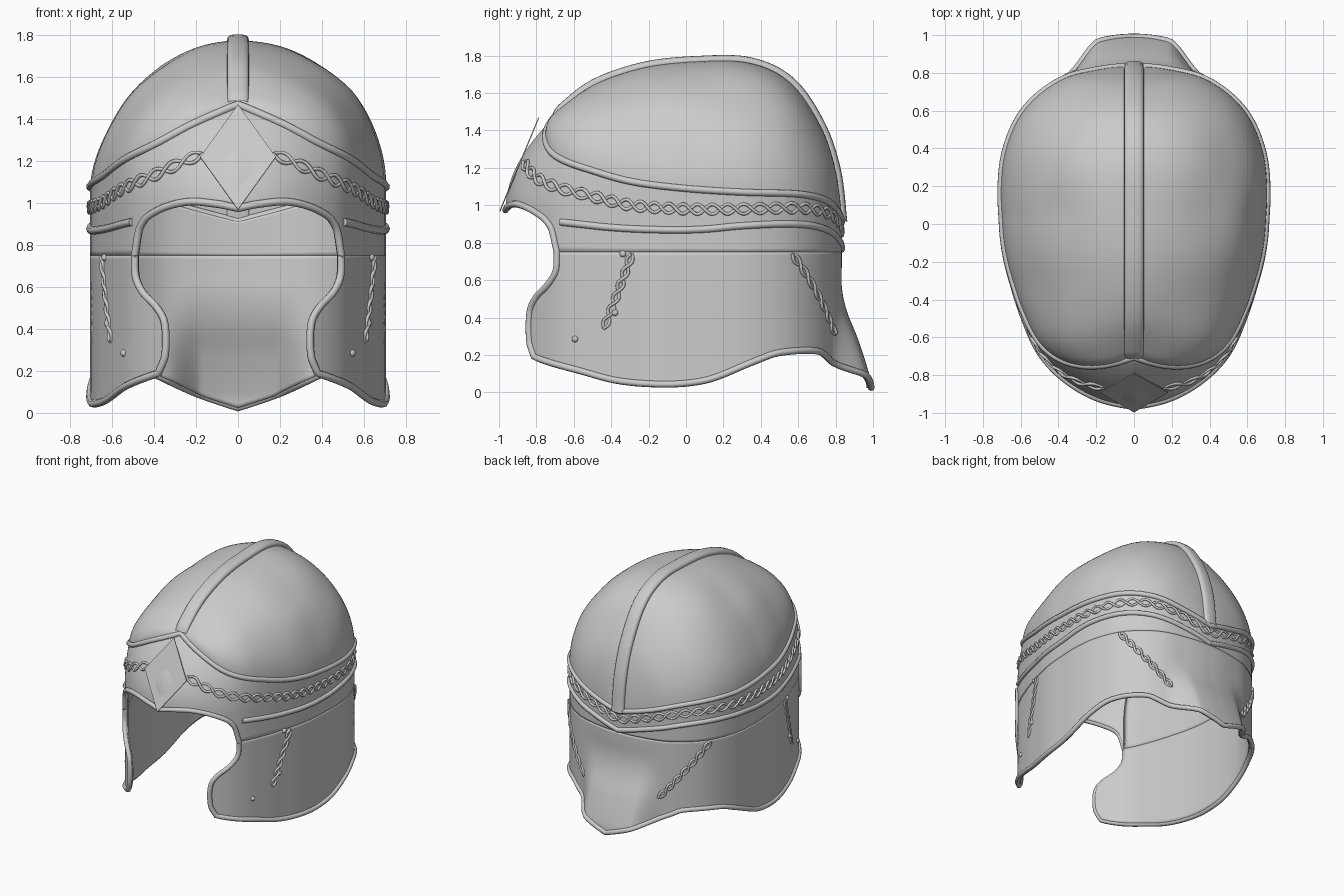
import bpy
import bmesh
import math
from mathutils import Vector, noise

cube = bpy.data.objects.get("Cube")
if cube:
    bpy.data.objects.remove(cube, do_unlink=True)

steel = bpy.data.materials.new("pale steel")
steel.use_nodes = True
steel.diffuse_color = (0.6, 0.6, 0.6, 1)
steel.node_tree.nodes["Principled BSDF"].inputs["Base Color"].default_value = (0.6, 0.6, 0.6, 1)


def smooth_table(*keys):
    """Smooth function through (angle, value) keys."""
    n = len(keys)
    slope = []
    for i in range(n):
        a, b = keys[max(i - 1, 0)], keys[min(i + 1, n - 1)]
        slope.append((b[1] - a[1]) / (b[0] - a[0]))

    def value(k):
        k = min(max(k, keys[0][0]), keys[-1][0])
        i = 0
        while i < n - 2 and k > keys[i + 1][0]:
            i += 1
        (a, p), (b, q) = keys[i], keys[i + 1]
        h = b - a
        t = (k - a) / h
        return (p * (2*t**3 - 3*t*t + 1) + q * (3*t*t - 2*t**3)
                + h * slope[i] * (t**3 - 2*t*t + t) + h * slope[i + 1] * (t**3 - t*t))
    return value


# Outline tables: angle 0 is the front, 180 the back
plan_radius = smooth_table((0, .965), (12, .943), (26, .892), (35, .85), (50, .763), (66, .71), (90, .698),
                           (105, .73), (120, .785), (136, .838), (153, .855), (166, .84), (180, .833))
band_top = smooth_table((0, 1.47), (12, 1.385), (28, 1.27), (50, 1.175), (66, 1.125), (90, 1.09),
                        (114, 1.07), (136, 1.06), (150, 1.03), (164, .97), (180, .91))
band_bottom = smooth_table((37, .91), (58, .88), (82, .868), (98, .872), (113, .89), (132, .9),
                           (146, .885), (160, .84), (180, .765))
chain_height = smooth_table((10, 1.235), (28, 1.125), (50, 1.045), (66, 1.0), (90, .98), (114, .98),
                            (136, .985), (150, .965), (164, .915), (180, .85))
brow_edge = smooth_table((0, .975), (6, .995), (15, 1.005), (26, .96), (33, .88), (35.5, .75))
cheek_edge = smooth_table((0, 25), (.12, 22.6), (.42, 22.8), (.57, 26), (.7, 31.5), (.83, 35), (1, 35.5))
hem = smooth_table((21, .215), (26, .185), (43, .12), (58, .066), (74, .045), (90, .048), (102, .077),
                   (118, .165), (128, .212), (146, .22), (153, .18), (166, .095), (180, .025))
flare = smooth_table((.02, .158), (.09, .148), (.28, .088), (.44, .025), (.56, 0), (.7, 0))
ridge_y = smooth_table((0, -.69), (20, -.65), (45, -.48), (70, -.22), (90, .05), (110, .34),
                       (130, .56), (150, .72), (165, .8), (180, .833))
ridge_z = smooth_table((0, 1.47), (20, 1.525), (45, 1.65), (70, 1.738), (90, 1.768), (110, 1.762),
                       (130, 1.655), (150, 1.42), (165, 1.18), (180, .91))


def lerp(a, b, t):
    return a + (b - a) * t


def wall_point(angle, z):
    r, a = plan_radius(abs(angle)), math.radians(angle)
    x, y = r * math.sin(a), -r * math.cos(a)
    y += 1.08 * max(0, z - .97) ** 2 * max(0, -y)        # brow curves back
    if y > 0:                                            # neck guard flares out
        g = min(max((.36 - abs(x)) / .18, 0), 1)
        y += flare(z) * g * g * (3 - 2 * g)
    return Vector((x, y, z))


def wall(angle, z, off=0):
    p = wall_point(angle, z)
    n = (wall_point(angle + .5, z) - p).cross(wall_point(angle, z + .01) - p)
    return p + n.normalized() * off


def finish(name, mesh, mirror=False):
    obj = bpy.data.objects.new(name, mesh)
    bpy.context.collection.objects.link(obj)
    mesh.materials.clear()
    mesh.materials.append(steel)
    for poly in mesh.polygons:
        poly.use_smooth = True
    if mirror:
        obj.modifiers.new("Mirror", 'MIRROR').merge_threshold = .0005
    return obj


def sheet(name, fn, nu, nv, mirror=False):
    """Grid surface from fn(u, v), both running 0 to 1."""
    bm = bmesh.new()
    rows = [[bm.verts.new(fn(i / nu, j / nv)) for j in range(nv + 1)] for i in range(nu + 1)]
    for a, b in zip(rows, rows[1:]):
        for j in range(nv):
            bm.faces.new((a[j], b[j], b[j + 1], a[j + 1]))
    bmesh.ops.remove_doubles(bm, verts=bm.verts, dist=.0002)
    mesh = bpy.data.meshes.new(name)
    bm.to_mesh(mesh)
    bm.free()
    return finish(name, mesh, mirror)


def tubes(name, paths, radius, cyclic=False, mirror=False, sides=2):
    cu = bpy.data.curves.new(name, 'CURVE')
    cu.dimensions = '3D'
    cu.bevel_depth, cu.bevel_resolution, cu.use_fill_caps = radius, sides, True
    for pts in paths:
        sp = cu.splines.new('POLY')
        sp.points.add(len(pts) - 1)
        for q, p in zip(sp.points, pts):
            q.co = (*p, 1)
        sp.use_cyclic_u = cyclic
    tmp = bpy.data.objects.new(name + " path", cu)
    bpy.context.collection.objects.link(tmp)
    dg = bpy.context.evaluated_depsgraph_get()
    mesh = bpy.data.meshes.new_from_object(tmp.evaluated_get(dg))
    bpy.data.objects.remove(tmp, do_unlink=True)
    return finish(name, mesh, mirror)


def braid(name, fn, links, width, radius):
    """Two strands twisting along fn(t) -> (angle, z) on the wall."""
    strands = []
    for sign in (1, -1):
        pts = []
        for i in range(links * 10 + 1):
            t = i / (links * 10)
            p, q = wall(*fn(t), .003), wall(*fn(t + .01), .003)
            out = (wall(*fn(t), .02) - wall(*fn(t))).normalized()
            across = (q - p).cross(out).normalized()
            w = math.pi * links * t
            pts.append(p + across * sign * width * math.sin(w) + out * sign * .004 * math.cos(w))
        strands.append(pts)
    return tubes(name, strands, radius, mirror=True, sides=1)


# Wall: brow and band above, cheeks and neck guard below
def brow_sheet(u, v):
    u *= 2
    angle = 35.5 * math.sin(u * math.pi / 2) if u < 1 else lerp(35.5, 180, u - 1)
    low = brow_edge(angle) if u < 1 else .75
    return wall(angle, lerp(low, band_top(angle), v))


def lower_sheet(u, v):
    angle = lerp(cheek_edge(v), 180, u)
    return wall(angle, lerp(hem(angle), .75, v))


for part in (sheet("brow_band", brow_sheet, 120, 16, True),
             sheet("cheek_and_neck_guard", lower_sheet, 110, 36, True)):
    part.modifiers.new("Thickness", 'SOLIDIFY').thickness = .024


# Bowl halves, slightly uneven like hand-beaten metal
def bowl(side):
    def fn(u, v):
        angle, a = 180 * u, v * math.pi / 2
        b = wall(angle, band_top(angle))
        y, z = ridge_y(angle), ridge_z(angle)
        p = Vector((b.x * math.cos(a) * side, lerp(b.y, y, 1 - math.cos(a)), lerp(b.z, z, math.sin(a))))
        swell = math.sin(2 * a) * math.sin(math.radians(angle))
        if side < 0:
            p.x += .03 * swell
        p += Vector((side * .7, 0, .7)) * noise.noise(p * 2.6) * .02 * swell
        return p
    return fn


sheet("bowl_left", bowl(1), 90, 32)
sheet("bowl_right", bowl(-1), 90, 32)


# Crest strip over the crown
def crest(u, v):
    k, a = 180 * u, v * math.tau
    d = Vector((0, ridge_y(k + 1) - ridge_y(k - 1), ridge_z(k + 1) - ridge_z(k - 1))).normalized()
    c, s = math.cos(a), math.sin(a)
    h = math.copysign(abs(s) ** .7, s) * (.03 if s > 0 else .006)
    return Vector((math.copysign(abs(c) ** .7, c) * .052, ridge_y(k) - d.z * h, ridge_z(k) + d.y * h))


sheet("crest_strip", crest, 80, 20)

# Rolled trims
ring = [wall(a, band_top(abs(a)), -.001) for a in range(-180, 180, 2)]
tubes("upper_trim", [ring], .019, cyclic=True)
arc = [wall(a, band_bottom(a), -.001) for a in range(37, 181, 2)] + [wall(180, band_bottom(180), -.001)]
tubes("lower_trim", [arc], .019, mirror=True)
half = [brow_sheet(i / 80, 0) for i in range(40)]
half += [lower_sheet(0, 1 - i / 40) for i in range(40)]
half += [lower_sheet(i / 80, 0) for i in range(81)]
flip = [Vector((-p.x, p.y, p.z)) for p in reversed(half[1:-1])]
tubes("opening_and_hem_trim", [half + flip], .018, cyclic=True)


# Braided ornaments
def band_path(t):
    angle = lerp(10, 180, t)
    return angle, chain_height(angle)


braid("band_braid", band_path, 27, .026, .009)
braid("cheek_braid", lambda t: (lerp(66, 54, t), lerp(.74, .34, t)), 6, .017, .009)
braid("nape_braid", lambda t: (lerp(133, 158, t), lerp(.74, .31, t)), 7, .017, .009)

# Rivets
for i, (angle, z) in enumerate(((62, .74), (58.6, .425), (42.5, .285))):
    bm = bmesh.new()
    bmesh.ops.create_uvsphere(bm, u_segments=12, v_segments=8, radius=.018)
    bmesh.ops.translate(bm, verts=bm.verts, vec=wall(angle, z, -.002))
    rivet = bpy.data.meshes.new("rivet")
    bm.to_mesh(rivet)
    bm.free()
    finish("rivet_%d" % i, rivet, True)

# Folded brow diamond
plate = bpy.data.meshes.new("brow_diamond")
plate.from_pydata([(0, -.998, .97), (.18, -.893, 1.22), (0, -.79, 1.47), (-.18, -.893, 1.22)],
                  [], [(0, 1, 2), (0, 2, 3)])
diamond = finish("brow_diamond", plate)
for poly in plate.polygons:
    poly.use_smooth = False
diamond.modifiers.new("Thickness", 'SOLIDIFY').thickness = .006
